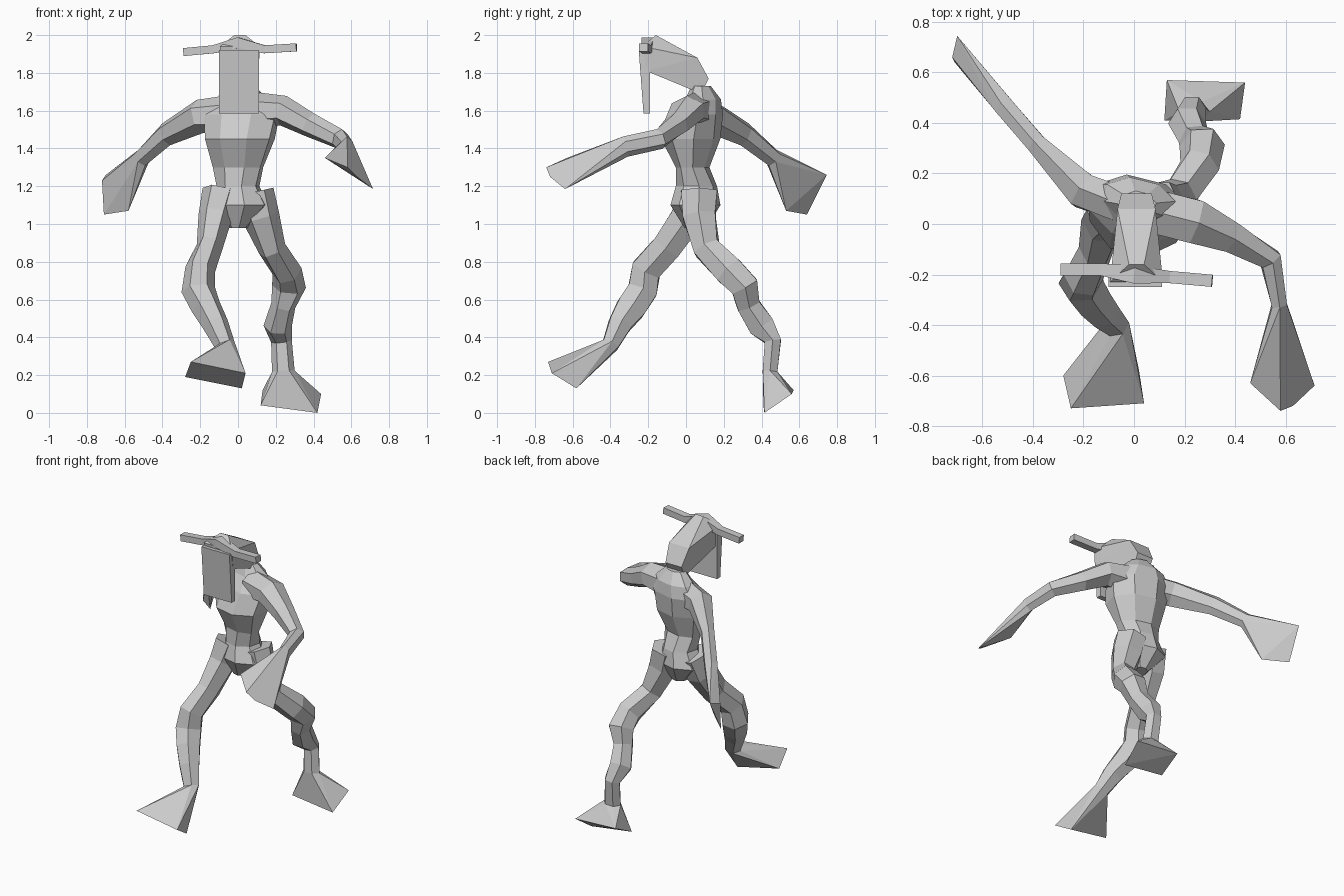
import bpy, bmesh, math
from mathutils import Vector

cube = bpy.data.objects.get("Cube")
if cube:
    bpy.data.objects.remove(cube, do_unlink=True)

clay = bpy.data.materials.new("plain_grey")
clay.use_nodes = True
grey = (0.6, 0.6, 0.6, 1)
clay.diffuse_color = grey
clay.node_tree.nodes["Principled BSDF"].inputs["Base Color"].default_value = grey


def finish(name, bm):
    """Turn a bmesh into a flat shaded object."""
    bmesh.ops.recalc_face_normals(bm, faces=bm.faces)
    mesh = bpy.data.meshes.new(name)
    bm.to_mesh(mesh)
    bm.free()
    mesh.materials.append(clay)
    obj = bpy.data.objects.new(name, mesh)
    bpy.context.collection.objects.link(obj)
    return obj


def hull(name, points):
    """Wrap a convex block around a few corner points."""
    bm = bmesh.new()
    for p in points:
        bm.verts.new(p)
    result = bmesh.ops.convex_hull(bm, input=bm.verts)
    loose = [v for v in result["geom_interior"] if isinstance(v, bmesh.types.BMVert)]
    bmesh.ops.delete(bm, geom=loose, context="VERTS")
    bmesh.ops.dissolve_limit(bm, angle_limit=math.radians(3), verts=bm.verts, edges=bm.edges)
    return finish(name, bm)


def loft(name, stations, side, sides=6, level=False):
    """Skin rings along a path; a station is x, y, z, half width along side, half depth."""
    bm = bmesh.new()
    centres = [Vector(s[:3]) for s in stations]
    rings = []
    for i, station in enumerate(stations):
        along = centres[min(i + 1, len(centres) - 1)] - centres[max(i - 1, 0)]
        along = Vector((0, 0, 1)) if level else along.normalized()
        u = Vector(side)
        u = (u - along * u.dot(along)).normalized()
        v = along.cross(u)
        ring = []
        for k in range(sides):
            a = math.tau * (k + 0.5 * (sides % 4 == 0)) / sides
            offset = u * math.cos(a) * station[3] + v * math.sin(a) * station[4]
            ring.append(bm.verts.new(centres[i] + offset))
        rings.append(ring)
    for low, high in zip(rings, rings[1:]):
        for k in range(sides):
            n = (k + 1) % sides
            bm.faces.new((low[k], low[n], high[n], high[k]))
    bm.faces.new(rings[0])
    bm.faces.new(rings[-1])
    tip = [v.co.copy() for v in rings[-1]]
    finish(name, bm)
    return tip


def mirrored(points, centre):
    """Points given as half width, y, z become left and right pairs."""
    return [(centre + s * x, y, z) for x, y, z in points for s in (-1, 1)]


# Torso, turned slightly so that the left shoulder leads
loft("torso", [
    (0, .05, .98, .05, .06),
    (0, .05, 1.1, .17, .13),
    (0, .055, 1.2, .115, .11),
    (0, .035, 1.3, .14, .085),
    (.01, .025, 1.45, .19, .155),
    (.02, .06, 1.58, .21, .13),
    (.02, .09, 1.66, .15, .09),
    (.02, .08, 1.73, .07, .05),
], (1, -.25, 0), sides=8, level=True)

# Head wedge with a ridged crown
hull("head", mirrored([
    (.105, -.23, 1.94), (.1, -.21, 1.81), (.03, -.16, 2),
    (.075, .06, 1.88), (.06, .12, 1.77), (.055, .08, 1.69), (.05, .03, 1.71),
], .01))

# Long hanging face plate
hull("face_plate", mirrored([
    (.105, -.25, 1.92), (.105, -.19, 1.92), (.105, -.225, 1.585), (.105, -.19, 1.585),
], .005))

# Horns and the brow they grow from
loft("horns", [
    (-.29, -.18, 1.91, .03, .034),
    (-.13, -.18, 1.925, .03, .034),
    (0, -.2, 1.96, .04, .05),
    (.14, -.21, 1.925, .03, .034),
    (.31, -.225, 1.935, .03, .034),
], (0, 0, 1), sides=4)

# Right arm, swung back
wrist = loft("right_arm", [
    (-.06, .08, 1.58, .1, .08),
    (-.2, .13, 1.57, .09, .08),
    (-.38, .31, 1.475, .065, .045),
    (-.51, .46, 1.35, .05, .045),
], (0, 0, 1))
hull("right_hand", wrist + [
    (-.7, .745, 1.26), (-.72, .66, 1.23), (-.71, .64, 1.05), (-.58, .53, 1.07)])

# Left arm, bent forward
wrist = loft("left_arm", [
    (.08, .05, 1.6, .1, .1),
    (.24, .01, 1.6, .08, .1),
    (.38, -.05, 1.525, .065, .07),
    (.54, -.14, 1.45, .055, .05),
    (.575, -.32, 1.41, .055, .035),
], (0, 0, 1))
hull("left_hand", wrist + [
    (.46, -.63, 1.35), (.58, -.74, 1.3), (.63, -.72, 1.25), (.715, -.64, 1.185)])

# Right leg, striding forward with the toes lifted
ankle = loft("right_leg", [
    (-.09, .05, 1.17, .1, .11),
    (-.12, .01, 1.04, .09, .1),
    (-.15, -.1, .88, .07, .09),
    (-.2, -.21, .76, .08, .09),
    (-.21, -.23, .65, .09, .09),
    (-.17, -.29, .56, .08, .09),
    (-.12, -.35, .47, .07, .07),
    (-.07, -.4, .36, .055, .05),
], (1, 0, 0))
hull("right_foot", ankle + [
    (-.25, -.73, .27), (.04, -.71, .21), (.02, -.58, .13), (-.28, -.6, .19)])

# Left leg, trailing on its toes
ankle = loft("left_leg", [
    (.09, .07, 1.17, .1, .11),
    (.12, .07, 1.04, .1, .1),
    (.18, .11, .87, .075, .08),
    (.26, .23, .75, .08, .09),
    (.27, .31, .67, .09, .085),
    (.24, .33, .57, .065, .07),
    (.21, .4, .46, .075, .08),
    (.23, .46, .38, .055, .05),
    (.24, .445, .22, .06, .045),
], (1, 0, 0))
hull("left_foot", ankle + [
    (.13, .57, .12), (.44, .56, .1), (.42, .415, 0), (.12, .41, .04)])
